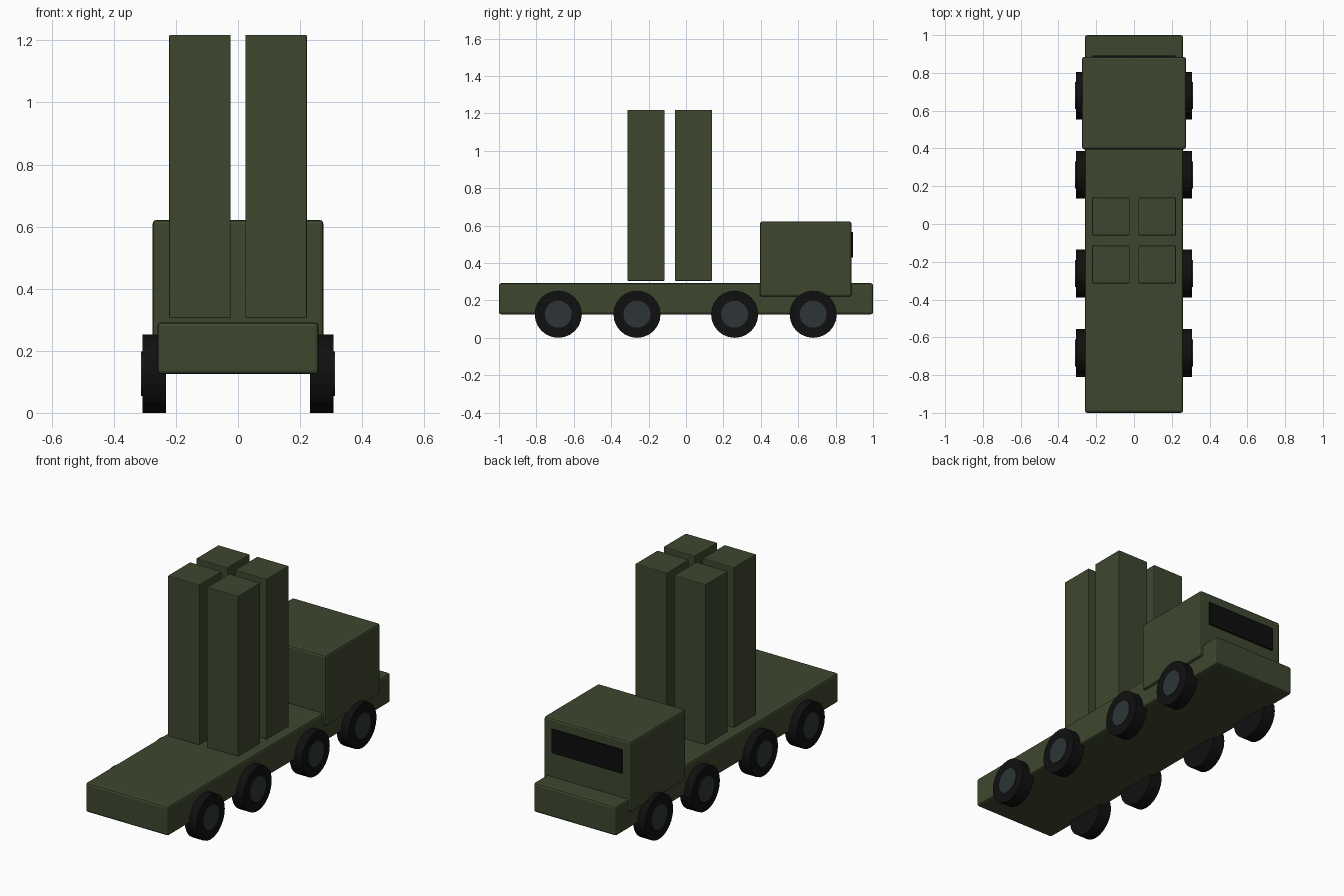
import bpy, bmesh, math
from mathutils import Matrix

if "Cube" in bpy.data.objects:
    bpy.data.objects.remove(bpy.data.objects["Cube"])


def material(name, rgb):
    m = bpy.data.materials.new(name)
    m.diffuse_color = (*rgb, 1)
    m.use_nodes = True
    m.node_tree.nodes["Principled BSDF"].inputs["Base Color"].default_value = m.diffuse_color
    return m


GREEN = material("olive green", (0.048, 0.064, 0.028))
RUBBER = material("black rubber", (0.005, 0.005, 0.0055))
STEEL = material("dark steel", (0.026, 0.036, 0.037))
GLASS = material("dark glass", (0.004, 0.004, 0.0045))


def finish(bm, name, mat, bevel=0, segments=2):
    mesh = bpy.data.meshes.new(name)
    bm.to_mesh(mesh)
    bm.free()
    mesh.materials.append(mat)
    obj = bpy.data.objects.new(name, mesh)
    bpy.context.collection.objects.link(obj)
    if bevel:
        mod = obj.modifiers.new("soft edges", "BEVEL")
        mod.width = bevel
        mod.segments = segments
    return obj


def box(name, x, y, z, mat, bevel=0):
    """Box from (min, max) ranges on each axis."""
    bm = bmesh.new()
    bmesh.ops.create_cube(bm, size=1)
    for v in bm.verts:
        v.co = [r[0] + (c + 0.5) * (r[1] - r[0]) for c, r in zip(v.co, (x, y, z))]
    return finish(bm, name, mat, bevel)


def disc(name, x0, x1, y, z, radius, mat):
    """Cylinder with its axis along x."""
    bm = bmesh.new()
    place = Matrix.Translation(((x0 + x1) / 2, y, z)) @ Matrix.Rotation(math.pi / 2, 4, "Y")
    bmesh.ops.create_cone(bm, cap_ends=True, segments=24, radius1=radius, radius2=radius,
                          depth=abs(x1 - x0), matrix=place)
    return finish(bm, name, mat)


# Flat chassis and cab
box("chassis", (-0.26, 0.26), (-1, 1), (0.125, 0.292), GREEN, 0.012)
box("cab", (-0.275, 0.275), (0.395, 0.885), (0.22, 0.622), GREEN, 0.012)
box("windscreen", (-0.22, 0.22), (0.884, 0.893), (0.43, 0.565), GLASS)

# Four upright launch canisters
for row, y in (("rear", -0.214), ("forward", 0.04)):
    for side, x in (("left", -0.1225), ("right", 0.1225)):
        box(f"canister_{row}_{side}", (x - 0.099, x + 0.099), (y - 0.1, y + 0.1),
            (0.305, 1.218), GREEN, 0.004)

# Four axles of wheels, each with a hub plate
for i, y in enumerate((-0.683, -0.262, 0.26, 0.68), 1):
    for side, s in (("left", -1), ("right", 1)):
        disc(f"tyre_{i}_{side}", s * 0.232, s * 0.307, y, 0.126, 0.126, RUBBER)
        disc(f"hub_{i}_{side}", s * 0.30, s * 0.312, y, 0.126, 0.072, STEEL)
